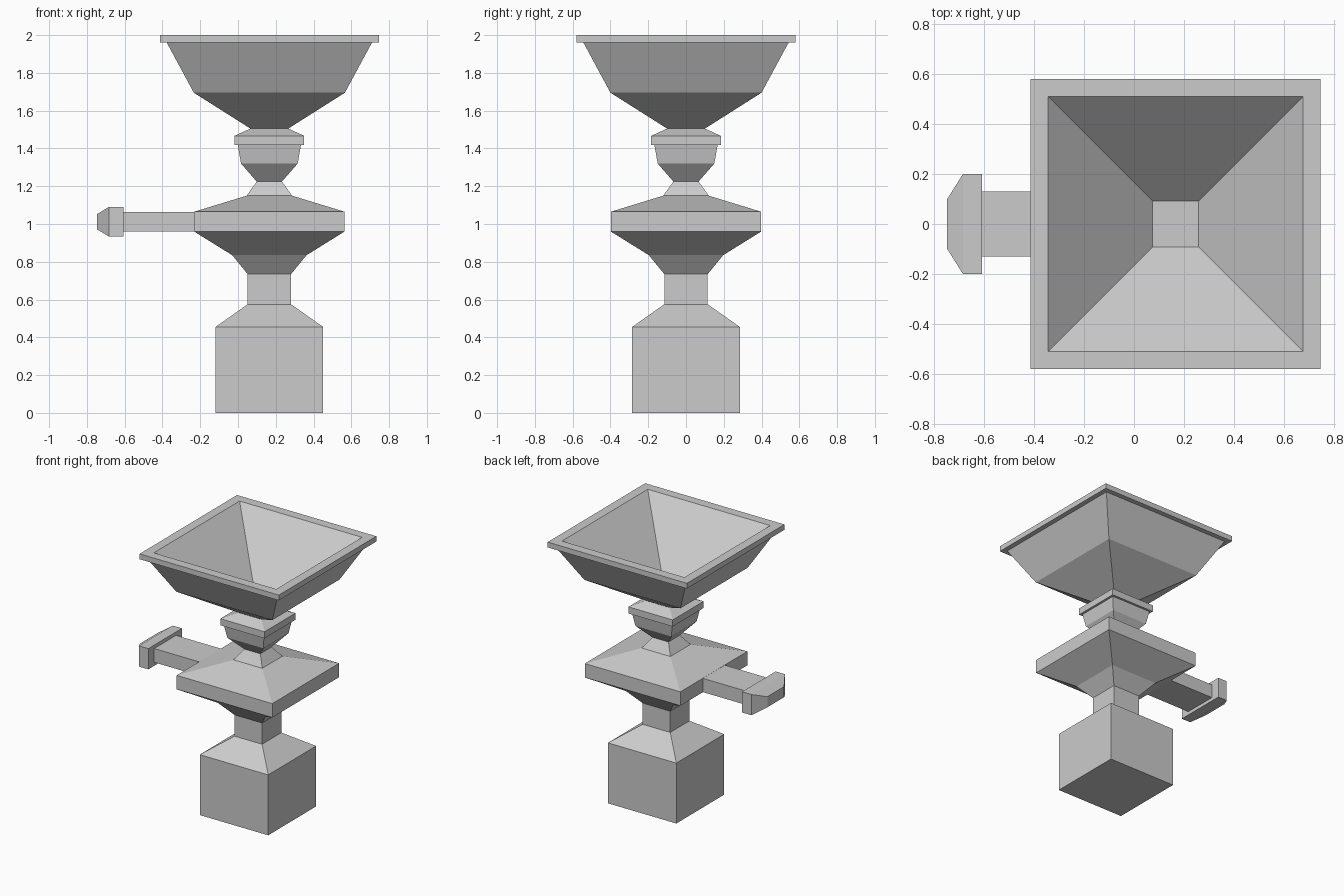
import bpy, bmesh
from mathutils import Vector

if "Cube" in bpy.data.objects:
    bpy.data.objects.remove(bpy.data.objects["Cube"])

CX = 0.166   # tower axis
ARM_Z = 1.012  # handle axis height


def loft(name, sections, place, cap_start=False, cap_end=False):
    """Skin rectangular sections (half_a, half_b, distance) along an axis."""
    bm = bmesh.new()
    rings = []
    for a, b, d in sections:
        corners = ((-a, -b), (a, -b), (a, b), (-a, b))
        rings.append([bm.verts.new(place(u, v, d)) for u, v in corners])
    for r0, r1 in zip(rings, rings[1:]):
        for i in range(4):
            j = (i + 1) % 4
            bm.faces.new((r0[i], r0[j], r1[j], r1[i]))
    if cap_start:
        bm.faces.new(rings[0][::-1])
    if cap_end:
        bm.faces.new(rings[-1])
    mesh = bpy.data.meshes.new(name)
    bm.to_mesh(mesh)
    bm.free()
    obj = bpy.data.objects.new(name, mesh)
    bpy.context.collection.objects.link(obj)
    return obj


def upright(u, v, d):
    return Vector((CX + u, v, d))


def sideways(u, v, d):
    # runs towards -x: u along y, v along z
    return Vector((d, -u, ARM_Z + v))


def tower(name, profile, **caps):
    return loft(name, [(r, r, z) for r, z in profile], upright, **caps)


# Square pedestal and neck
tower("pedestal", [(0.285, 0), (0.285, 0.455), (0.115, 0.575), (0.115, 0.735)],
      cap_start=True)

# Wide middle slab with sloped underside and top
tower("middle_slab", [(0.115, 0.735), (0.197, 0.835), (0.398, 0.96),
                      (0.398, 1.065), (0.12, 1.15), (0.067, 1.225)])

# Small cup with a collar
tower("collar", [(0.067, 1.225), (0.15, 1.32), (0.167, 1.417),
                 (0.184, 1.417), (0.184, 1.467), (0.10, 1.505)])

# Hopper: outer shell, rim and sloped interior down to a small floor
tower("hopper", [(0.10, 1.505), (0.40, 1.695), (0.543, 1.96), (0.58, 1.96),
                 (0.58, 2.0), (0.51, 2.0), (0.092, 1.59)], cap_end=True)

# Side handle bar and its chamfered grip
loft("handle_bar", [(0.13, 0.052, CX - 0.398), (0.13, 0.052, -0.607)], sideways)
loft("handle_grip", [(0.20, 0.078, -0.607), (0.20, 0.078, -0.684),
                     (0.10, 0.04, -0.747)], sideways, cap_start=True, cap_end=True)
